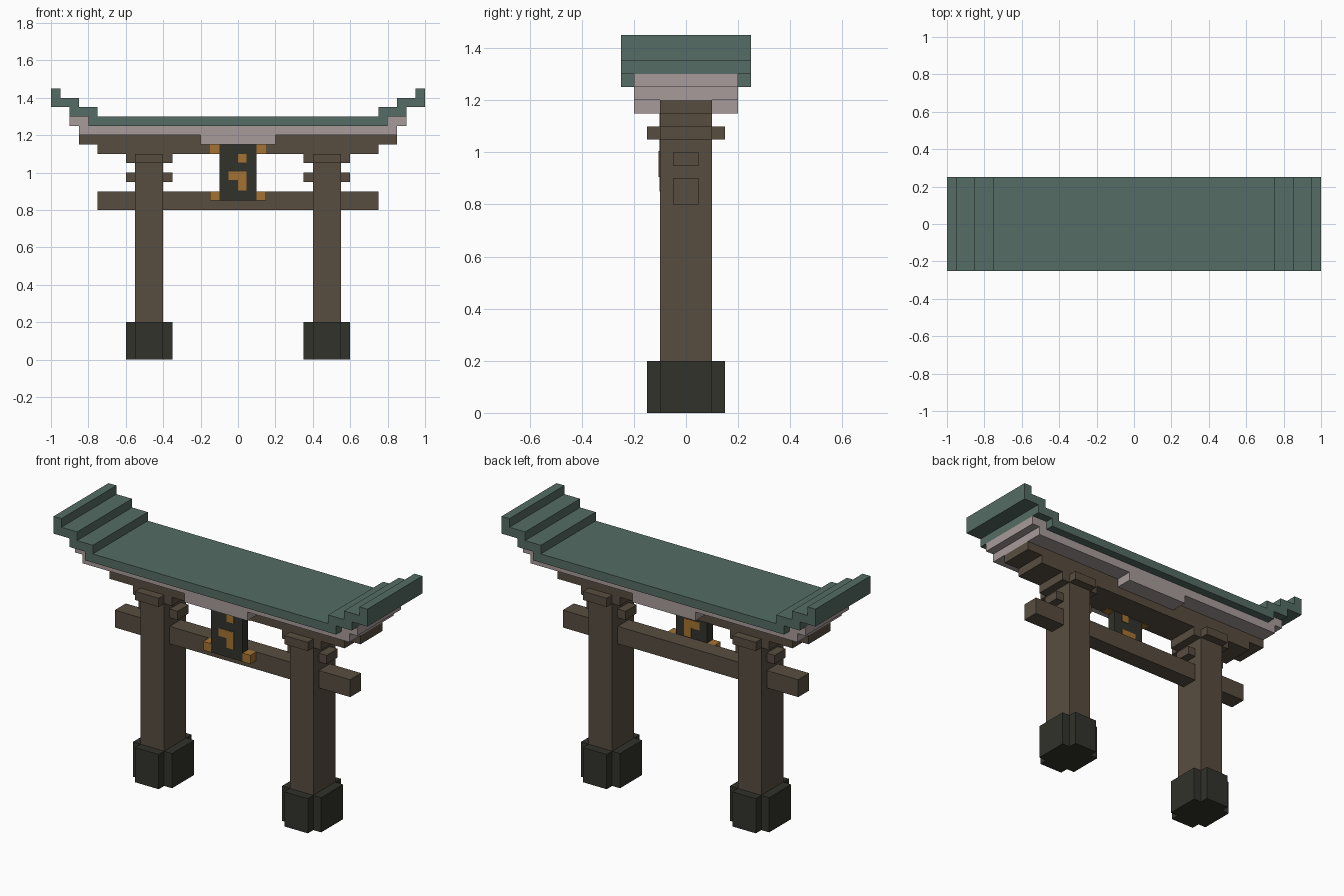
import bpy
import bmesh

cube = bpy.data.objects.get("Cube")
if cube:
    bpy.data.objects.remove(cube, do_unlink=True)


def material(name, rgb):
    mat = bpy.data.materials.new(name)
    mat.use_nodes = True
    mat.diffuse_color = (*rgb, 1)
    mat.node_tree.nodes["Principled BSDF"].inputs["Base Color"].default_value = (*rgb, 1)
    return mat


TEAL = material("teal_roof", (0.089, 0.150, 0.127))
PINK = material("pale_pink_trim", (0.392, 0.328, 0.328))
WOOD = material("brown_wood", (0.098, 0.074, 0.051))
DARK = material("dark_stone", (0.032, 0.032, 0.025))
GOLD = material("gold", (0.376, 0.171, 0.031))


def extrude(name, points, offset, mat):
    """Extrude a closed outline of 3D points along an offset."""
    bm = bmesh.new()
    face = bm.faces.new([bm.verts.new(p) for p in points])
    result = bmesh.ops.extrude_face_region(bm, geom=[face])
    top = [g for g in result["geom"] if isinstance(g, bmesh.types.BMVert)]
    bmesh.ops.translate(bm, verts=top, vec=offset)
    bmesh.ops.recalc_face_normals(bm, faces=bm.faces)
    mesh = bpy.data.meshes.new(name)
    bm.to_mesh(mesh)
    bm.free()
    mesh.materials.append(mat)
    obj = bpy.data.objects.new(name, mesh)
    bpy.context.collection.objects.link(obj)
    return obj


def box(name, x, y, z, mat):
    """Box from (low, high) ranges."""
    outline = [(x[0], y[0], z[0]), (x[1], y[0], z[0]),
               (x[1], y[1], z[0]), (x[0], y[1], z[0])]
    return extrude(name, outline, (0, 0, z[1] - z[0]), mat)


def stepped_beam(name, half, depth, mat):
    """Mirror a half profile in x and extrude it front to back."""
    profile = half + [(-x, z) for x, z in reversed(half)]
    return extrude(name, [(x, -depth, z) for x, z in profile], (0, 2 * depth, 0), mat)


def cross_block(name, cx, z, mat):
    """Block with notched corners that wraps a pillar."""
    quarter = [(0.125, 0.1), (0.075, 0.1), (0.075, 0.15)]
    outline = (quarter + [(-x, y) for x, y in reversed(quarter)]
               + [(-x, -y) for x, y in quarter]
               + [(x, -y) for x, y in reversed(quarter)])
    return extrude(name, [(cx + x, y, z[0]) for x, y in outline], (0, 0, z[1] - z[0]), mat)


# Upturned roof and the layers beneath it
stepped_beam("roof", [(0.8, 1.25), (0.8, 1.3), (0.9, 1.3), (0.9, 1.35), (1, 1.35),
                      (1, 1.45), (0.95, 1.45), (0.95, 1.4), (0.85, 1.4),
                      (0.85, 1.35), (0.75, 1.35), (0.75, 1.3)], 0.25, TEAL)
stepped_beam("roof_trim", [(0.2, 1.15), (0.2, 1.2), (0.85, 1.2), (0.85, 1.25),
                           (0.9, 1.25), (0.9, 1.3), (0.8, 1.3), (0.8, 1.25)], 0.2, PINK)
stepped_beam("upper_beam", [(0.75, 1.1), (0.75, 1.15), (0.85, 1.15), (0.85, 1.2)], 0.1, WOOD)

# Lower tie beam
box("lower_beam", (-0.75, 0.75), (-0.05, 0.05), (0.8, 0.9), WOOD)

# Pillars with bases, caps and short cross pegs
for side, cx in (("left", 0.475), ("right", -0.475)):
    cross_block(side + "_base", cx, (0, 0.2), DARK)
    box(side + "_pillar", (cx - 0.075, cx + 0.075), (-0.1, 0.1), (0.2, 1.1), WOOD)
    cross_block(side + "_cap", cx, (1.05, 1.1), WOOD)
    box(side + "_peg", (cx - 0.125, cx + 0.125), (-0.05, 0.05), (0.95, 1), WOOD)

# Hanging plaque with gold corners
plaque_y = (-0.102, -0.05)
box("plaque", (-0.1, 0.1), plaque_y, (0.85, 1.15), DARK)
for side, x in (("left", (0.1, 0.15)), ("right", (-0.15, -0.1))):
    for level, z in (("lower", (0.85, 0.9)), ("upper", (1.098, 1.15))):
        box(f"{side}_{level}_plaque_corner", x, plaque_y, z, GOLD)

# Gold inlay running through the plaque
inlay_y = (-0.105, -0.047)
box("inlay_dot", (0, 0.045), inlay_y, (1.055, 1.1), GOLD)
hook = [(-0.052, 0.96), (0, 0.96), (0, 0.905), (0.045, 0.905), (0.045, 1.005), (-0.052, 1.005)]
extrude("inlay_hook", [(x, inlay_y[0], z) for x, z in hook],
        (0, inlay_y[1] - inlay_y[0], 0), GOLD)
